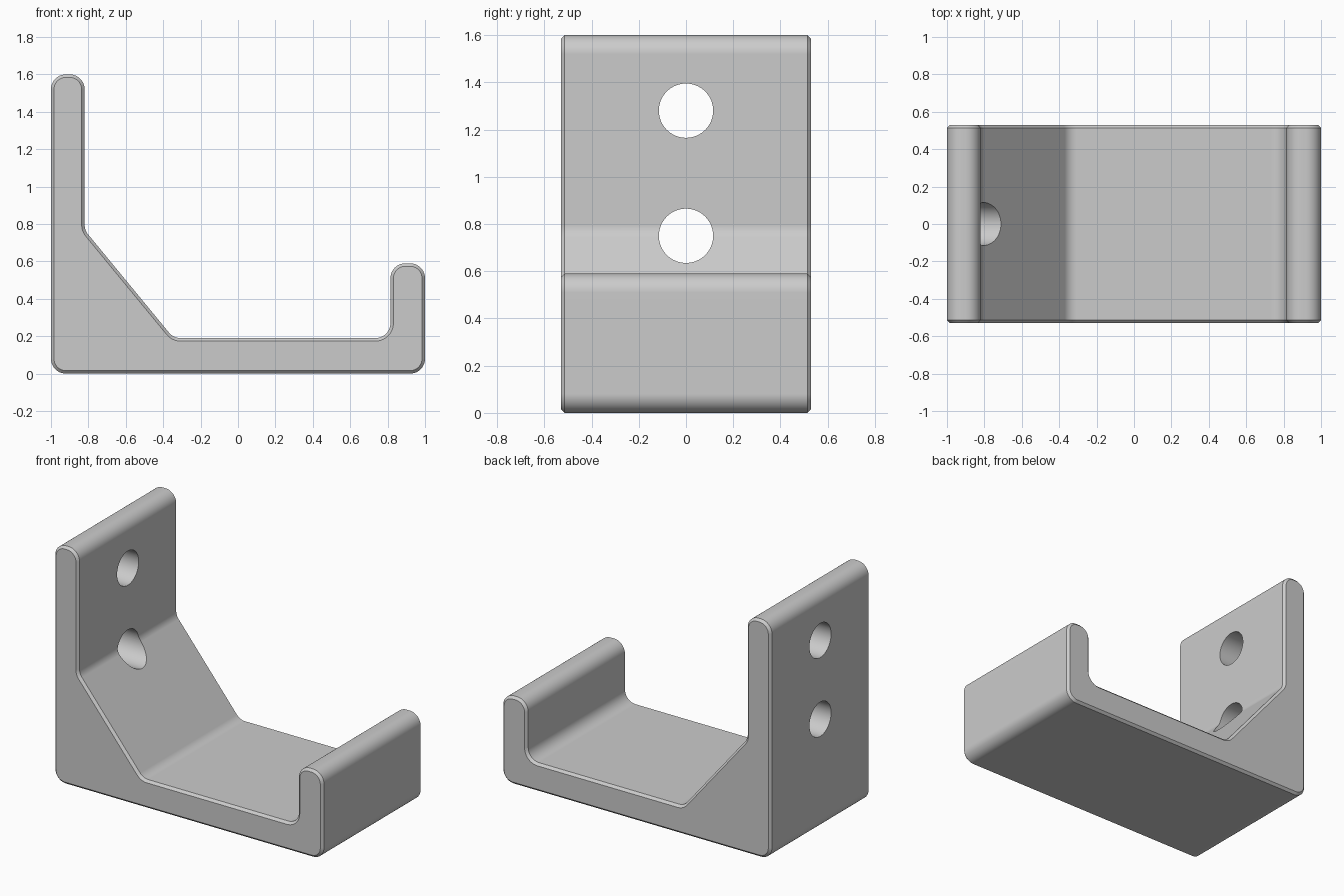
import bpy, bmesh, math
from mathutils import Vector

cube = bpy.data.objects.get("Cube")
if cube:
    bpy.data.objects.remove(cube, do_unlink=True)

HALF, CHAMFER, FILLET, STEPS = 0.53, 0.016, 0.08, 10

# Side outline, counter-clockwise, before rounding
CORNERS = [Vector(p) for p in (
    (-1, 0), (1, 0), (1, 0.59), (0.815, 0.59), (0.815, 0.19),
    (-0.345, 0.19), (-0.82, 0.767), (-0.82, 1.6), (-1, 1.6))]


def rounded_outline(inset):
    """Fillet every corner; the inset shrinks the outline evenly."""
    points = []
    for i, corner in enumerate(CORNERS):
        d_in = (corner - CORNERS[i - 1]).normalized()
        d_out = (CORNERS[(i + 1) % len(CORNERS)] - corner).normalized()
        turn = math.atan2(d_in.cross(d_out), d_in.dot(d_out))
        side = 1 if turn > 0 else -1
        inward = Vector((-d_in.y, d_in.x))
        start = corner - d_in * FILLET * math.tan(abs(turn) / 2)
        centre = start + inward * FILLET * side
        radius = FILLET - inset * side
        first = math.atan2(-inward.y * side, -inward.x * side)
        for s in range(STEPS + 1):
            a = first + turn * s / STEPS
            points.append(centre + radius * Vector((math.cos(a), math.sin(a))))
    return points


grey = bpy.data.materials.new("plain grey")
grey.use_nodes = True
colour = (0.6, 0.6, 0.6, 1)
grey.diffuse_color = colour
grey.node_tree.nodes["Principled BSDF"].inputs["Base Color"].default_value = colour

# Bracket body: four rings give the straight sides and chamfered rims
bm = bmesh.new()
rings = []
for y, inset in ((-HALF, CHAMFER), (CHAMFER - HALF, 0), (HALF - CHAMFER, 0), (HALF, CHAMFER)):
    rings.append([bm.verts.new((p.x, y, p.y)) for p in rounded_outline(inset)])
for a, b in zip(rings, rings[1:]):
    n = len(a)
    for i in range(n):
        j = (i + 1) % n
        bm.faces.new((a[i], a[j], b[j], b[i]))
bm.faces.new(rings[0])
bm.faces.new(rings[-1])
bmesh.ops.recalc_face_normals(bm, faces=bm.faces)
mesh = bpy.data.meshes.new("hook_bracket")
bm.to_mesh(mesh)
bm.free()
mesh.materials.append(grey)
bracket = bpy.data.objects.new("hook_bracket", mesh)
bpy.context.collection.objects.link(bracket)


def make_active(obj):
    bpy.ops.object.select_all(action='DESELECT')
    obj.select_set(True)
    bpy.context.view_layer.objects.active = obj


# Screw holes through the back plate
for z in (1.28, 0.75):
    bpy.ops.mesh.primitive_cylinder_add(vertices=64, radius=0.115, depth=1,
                                        location=(-0.85, 0, z),
                                        rotation=(0, math.pi / 2, 0))
    cutter = bpy.context.object
    cutter.name = "screw_hole_cutter"
    cutter.hide_render = True
    cutter.data.materials.append(grey)
    cut = bracket.modifiers.new("screw_hole", 'BOOLEAN')
    cut.operation = 'DIFFERENCE'
    cut.solver = 'EXACT'
    cut.object = cutter
    make_active(bracket)
    bpy.ops.object.modifier_apply(modifier=cut.name)
    bpy.data.objects.remove(cutter, do_unlink=True)

# Smooth fillets with crisp chamfers and hole rims
make_active(bracket)
bpy.ops.object.shade_smooth_by_angle(angle=math.radians(25))
weighted = bracket.modifiers.new("flat_faces", 'WEIGHTED_NORMAL')
weighted.keep_sharp = True
